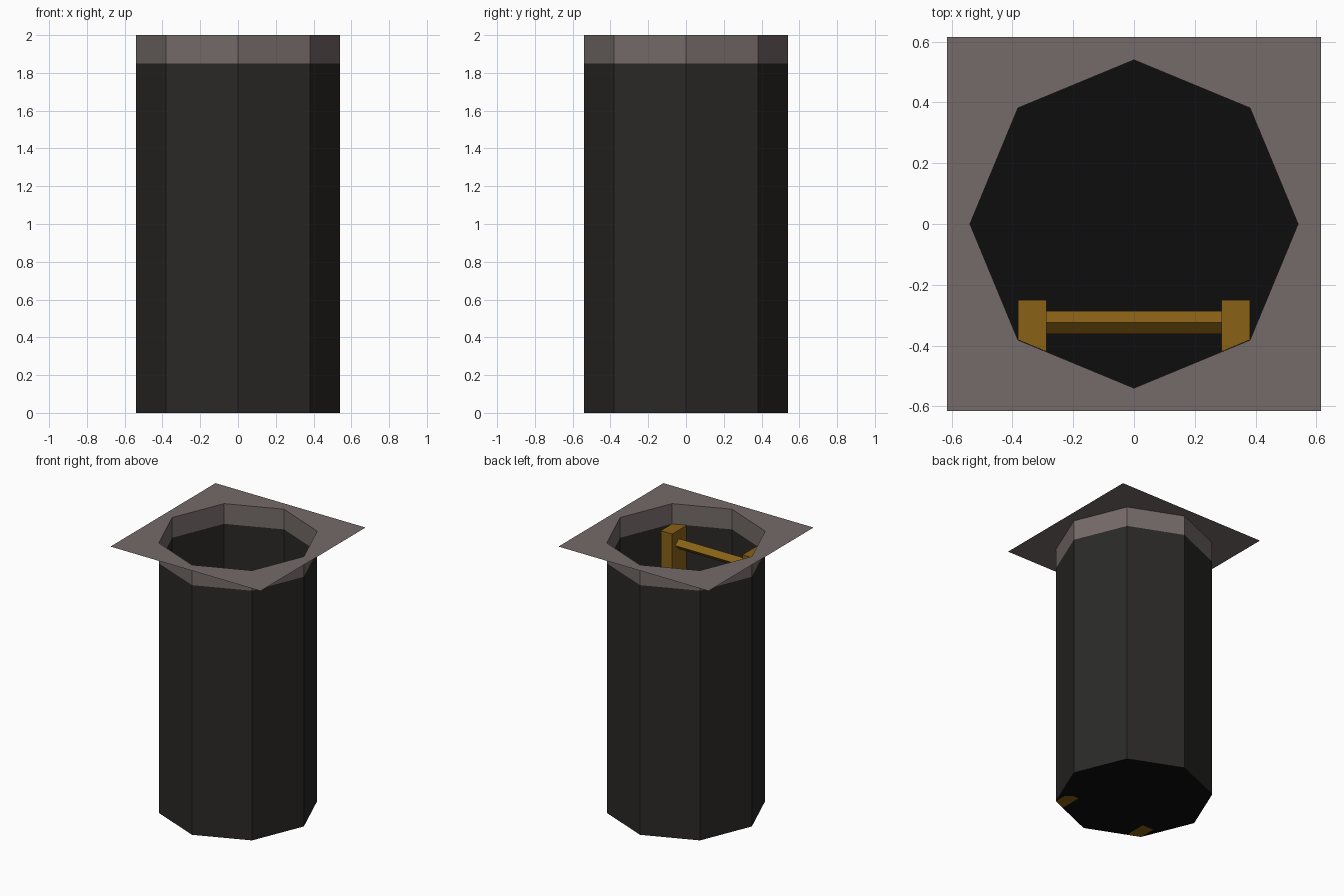
import bpy, bmesh, math

if "Cube" in bpy.data.objects:
    bpy.data.objects.remove(bpy.data.objects["Cube"])

R, HALF = 0.54, 0.615          # shaft radius, half width of the ground plate
TOP, LIP = 2.0, 1.85           # ground level, lower edge of the collar


def material(name, rgb):
    m = bpy.data.materials.new(name)
    m.diffuse_color = (*rgb, 1)
    m.use_nodes = True
    m.node_tree.nodes["Principled BSDF"].inputs["Base Color"].default_value = m.diffuse_color
    return m


STONE = material("stone", (0.175, 0.145, 0.140))
DARK = material("dark_wall", (0.023, 0.022, 0.020))
BLACK = material("black_floor", (0.004, 0.004, 0.004))
WOOD = material("ochre_wood", (0.25, 0.12, 0.008))


def make_object(name, bm, mat):
    mesh = bpy.data.meshes.new(name)
    bm.to_mesh(mesh)
    bm.free()
    mesh.materials.append(mat)
    ob = bpy.data.objects.new(name, mesh)
    bpy.context.collection.objects.link(ob)
    return ob


def octagon(z):
    return [(R * math.cos(i * math.pi / 4), R * math.sin(i * math.pi / 4), z)
            for i in range(8)]


def square(z):
    # eight points around the square: edge midpoints and corners
    return [(HALF * round(math.cos(i * math.pi / 4)),
             HALF * round(math.sin(i * math.pi / 4)), z) for i in range(8)]


def band(name, ring_a, ring_b, mat):
    bm = bmesh.new()
    a = [bm.verts.new(p) for p in ring_a]
    b = [bm.verts.new(p) for p in ring_b]
    for i in range(8):
        j = (i + 1) % 8
        bm.faces.new((a[i], b[i], b[j], a[j]))
    return make_object(name, bm, mat)


def prism(name, profile, offset, mat):
    # closed solid from a flat profile pushed along an offset
    bm = bmesh.new()
    face = bm.faces.new([bm.verts.new(p) for p in profile])
    ext = bmesh.ops.extrude_face_region(bm, geom=[face], use_keep_orig=True)
    verts = [v for v in ext["geom"] if isinstance(v, bmesh.types.BMVert)]
    bmesh.ops.translate(bm, verts=verts, vec=offset)
    bmesh.ops.recalc_face_normals(bm, faces=bm.faces)
    return make_object(name, bm, mat)


# Ground plate with octagonal opening, collar and shaft (open sheets)
band("ground_plate", octagon(TOP), square(TOP), STONE)
band("collar", octagon(LIP), octagon(TOP), STONE)
band("shaft_wall", octagon(0), octagon(LIP), DARK)

# Shaft floor
bm = bmesh.new()
bm.faces.new([bm.verts.new(p) for p in octagon(0)])
make_object("shaft_floor", bm, BLACK)

# Ladder rails, their backs following the slanted wall
for side, s in (("left", -1), ("right", 1)):
    outline = [(0.288, -0.25), (0.382, -0.25), (0.382, -0.381), (0.288, -0.42)]
    prism(f"ladder_rail_{side}", [(s * x, y, 0) for x, y in outline],
          (0, 0, LIP), WOOD)

# Diamond-section rungs
for k in range(7):
    z, r = 0.25 * (k + 1), 0.038
    diamond = [(-0.288, -0.324 + r * dy, z + r * dz)
               for dy, dz in ((1, 0), (0, 1), (-1, 0), (0, -1))]
    prism(f"ladder_rung_{k + 1}", diamond, (0.576, 0, 0), WOOD)
